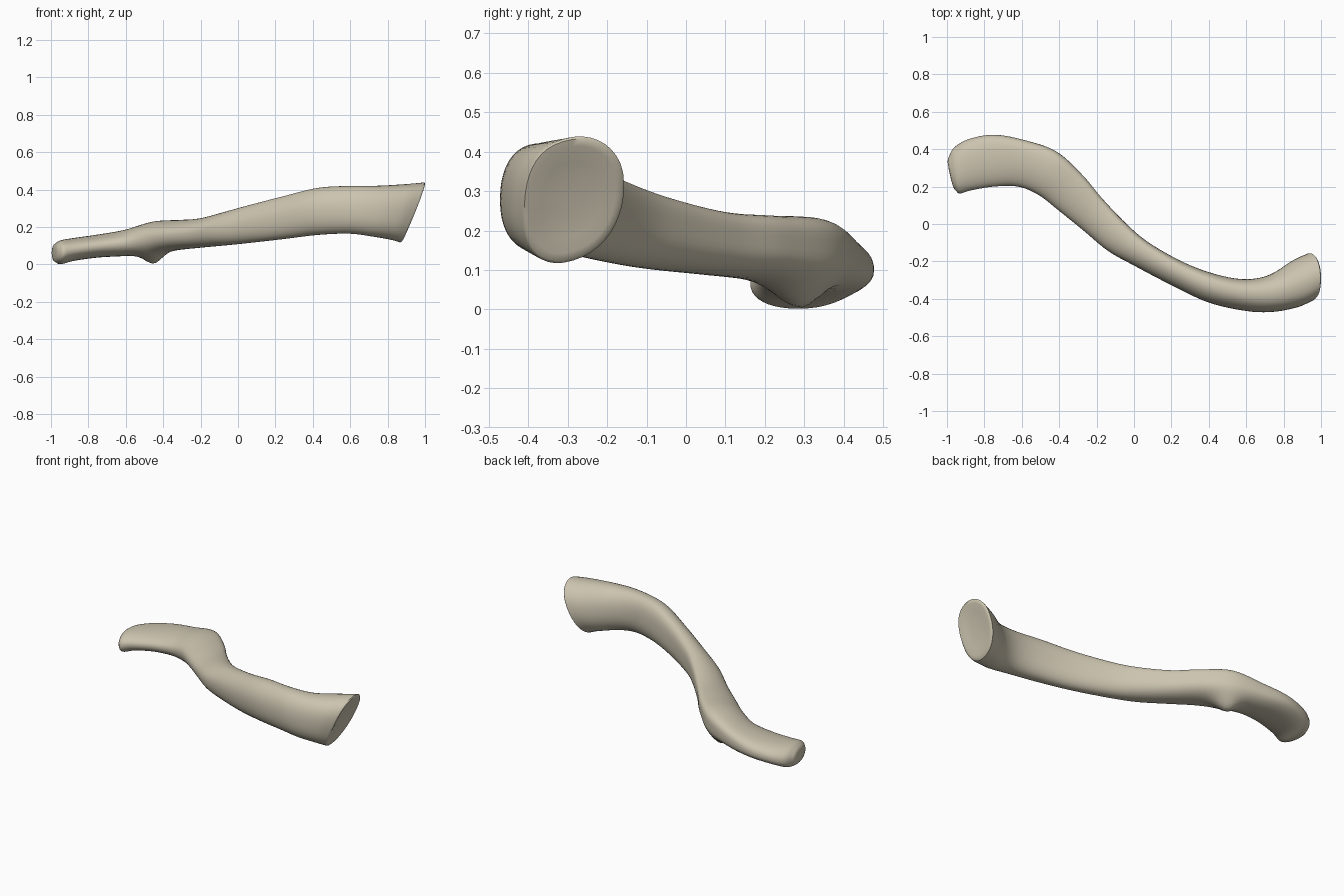
import bpy, bmesh, math
from mathutils import Vector

cube = bpy.data.objects.get("Cube")
if cube:
    bpy.data.objects.remove(cube)

bone = bpy.data.materials.new("ivory_bone")
bone.use_nodes = True
colour = (0.60, 0.55, 0.43, 1)
bone.diffuse_color = colour
bsdf = bone.node_tree.nodes["Principled BSDF"]
bsdf.inputs["Base Color"].default_value = colour
bsdf.inputs["Roughness"].default_value = 0.8

# Cross-sections from the flat outer end to the flared inner end:
# back x, back y, front x, front y, top z, bottom z, lean, ridge shift
SECTIONS = [
    (-.99, .36, -.95, .175, .115, .01, 0, 0),
    (-.96, .41, -.93, .163, .13, .002, 0, 0),
    (-.88, .455, -.87, .18, .142, .02, 0, .1),
    (-.75, .477, -.75, .20, .16, .037, 0, .2),
    (-.60, .452, -.62, .20, .185, .045, 0, .3),
    (-.42, .39, -.51, .155, .23, .052, 0, .4),
    (-.28, .265, -.40, .07, .238, .075, 0, .45),
    (-.17, .135, -.27, -.035, .247, .088, 0, .45),
    (-.04, 0, -.14, -.143, .28, .10, 0, .4),
    (.08, -.10, 0, -.222, .315, .113, 0, .35),
    (.27, -.207, .20, -.327, .365, .135, 0, .3),
    (.45, -.272, .40, -.42, .41, .158, 0, .2),
    (.60, -.295, .60, -.465, .42, .165, .01, .05),
    (.73, -.27, .74, -.47, .42, .152, .025, -.1),
    (.86, -.192, .86, -.447, .427, .136, .045, -.2),
    (.94, -.157, .925, -.415, .432, .124, .065, -.2),
]
SIDES, STEPS = 40, 6


def spline(i, t):
    """Smooth in-between section by Catmull-Rom interpolation."""
    last = len(SECTIONS) - 1
    four = [SECTIONS[min(max(i + k, 0), last)] for k in (-1, 0, 1, 2)]
    return [b + .5 * t * (c - a + t * (2*a - 5*b + 4*c - d + t * (3*(b - c) + d - a)))
            for a, b, c, d in zip(*four)]


def ring_points(section):
    bx, by, fx, fy, top, bottom, lean, ridge = section
    back, front = Vector((bx, by, 0)), Vector((fx, fy, 0))
    mid, half = (back + front) / 2, (back - front) / 2
    points = []
    for k in range(SIDES):
        a = math.tau * k / SIDES
        u, v = [math.copysign(abs(n) ** .9, n) for n in (math.cos(a), math.sin(a))]
        shift = ridge * v * v if v > 0 else 0
        p = mid + half * (u + shift)
        p.x += lean * v
        # the inner end is higher at the back than at the front
        p.z = (top + bottom) / 2 + (top - bottom) / 2 * v + lean * .6 * u
        # small knob below the outer curve
        if v < 0:
            far = ((p.x + .45) / .06) ** 2 + ((p.y - .29) / .07) ** 2
            p.z -= .05 * -v * math.exp(-far)
        points.append(p)
    return points


def scaled(points, size, push):
    centre = sum(points, Vector()) / len(points)
    return [centre + (p - centre) * size + Vector((push, 0, 0)) for p in points]


rings = [ring_points(spline(i, s / STEPS))
         for i in range(len(SECTIONS) - 1) for s in range(STEPS)]
rings.append(ring_points(SECTIONS[-1]))
# rounded outer tip and shallow hollow on the inner joint face
outer, inner = rings[0], rings[-1]
tip = [scaled(outer, s, p) for s, p in ((.3, -.015), (.65, -.013), (.88, -.008))]
joint = [scaled(inner, s, p) for s, p in ((.96, .006), (.85, .006), (.6, 0), (.3, -.004))]
rings = tip + rings + joint

# Skin the rings into one body
bm = bmesh.new()
loops = [[bm.verts.new(p) for p in ring] for ring in rings]
for a, b in zip(loops, loops[1:]):
    for k in range(SIDES):
        n = (k + 1) % SIDES
        bm.faces.new((a[k], a[n], b[n], b[k]))
bm.faces.new(loops[0])
bm.faces.new(loops[-1])
bmesh.ops.recalc_face_normals(bm, faces=bm.faces)

mesh = bpy.data.meshes.new("collar_bone")
bm.to_mesh(mesh)
bm.free()
mesh.materials.append(bone)
body = bpy.data.objects.new("collar_bone", mesh)
bpy.context.collection.objects.link(body)
bpy.context.view_layer.objects.active = body
body.select_set(True)
bpy.ops.object.shade_smooth_by_angle(angle=math.radians(50))
